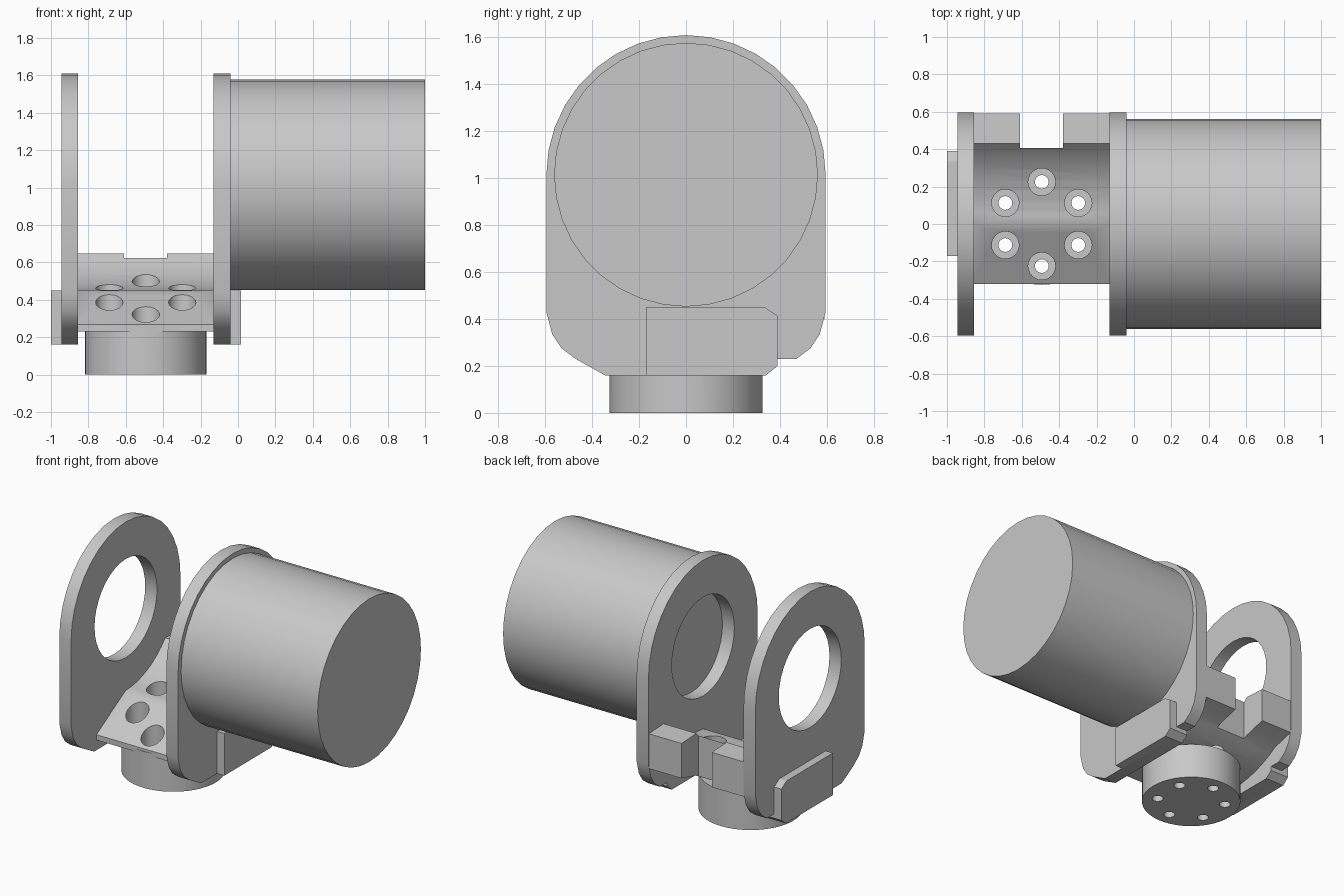
import bpy, bmesh, math

if "Cube" in bpy.data.objects:
    bpy.data.objects.remove(bpy.data.objects["Cube"], do_unlink=True)

grey = bpy.data.materials.new("plain grey")
grey.use_nodes = True
GREY = (0.58, 0.58, 0.58, 1)
grey.diffuse_color = GREY
grey.node_tree.nodes["Principled BSDF"].inputs["Base Color"].default_value = GREY

AXIS_Z = 1.015     # height of the motor axis
BASE_X = -0.493    # middle of the base and cradle


def extrude(name, profile, x0, x1):
    """Solid with a (y, z) profile, running from x0 to x1."""
    bm = bmesh.new()
    face = bm.faces.new([bm.verts.new((x0, y, z)) for y, z in profile])
    new = bmesh.ops.extrude_face_region(bm, geom=[face])["geom"]
    bmesh.ops.translate(bm, vec=(x1 - x0, 0, 0),
                        verts=[v for v in new if isinstance(v, bmesh.types.BMVert)])
    bmesh.ops.recalc_face_normals(bm, faces=bm.faces)
    mesh = bpy.data.meshes.new(name)
    bm.to_mesh(mesh)
    bm.free()
    obj = bpy.data.objects.new(name, mesh)
    bpy.context.collection.objects.link(obj)
    mesh.materials.append(grey)
    return obj


def upright(name, x, y, z0, z1, r, sides=32):
    bpy.ops.mesh.primitive_cylinder_add(vertices=sides, radius=r, depth=z1 - z0,
                                        location=(x, y, (z0 + z1) / 2))
    obj = bpy.context.object
    obj.name = name
    obj.data.materials.append(grey)
    return obj


def arc(r, a0, a1, n):
    """Points about the motor axis; angle 0 is +y, 90 is up."""
    angles = [math.radians(a0 + (a1 - a0) * i / n) for i in range(n + 1)]
    return [(r * math.cos(a), AXIS_Z + r * math.sin(a)) for a in angles]


def combine(obj, other, operation):
    mod = obj.modifiers.new("cut", "BOOLEAN")
    mod.operation, mod.solver, mod.object = operation, "EXACT", other
    bpy.context.view_layer.objects.active = obj
    bpy.ops.object.modifier_apply(modifier=mod.name)
    bpy.data.objects.remove(other, do_unlink=True)


def smooth(obj):
    bpy.ops.object.select_all(action="DESELECT")
    obj.select_set(True)
    bpy.context.view_layer.objects.active = obj
    bpy.ops.object.shade_smooth_by_angle(angle=math.radians(30))


# Two side plates with round tops, each with a bore on the motor axis
corner = [(0.595, 0.43), (0.57, 0.335), (0.53, 0.275), (0.47, 0.23)]
plate = arc(0.595, 0, 180, 18)
plate += [(-y, z) for y, z in corner]
plate += [(-0.345, 0.16), (0.34, 0.16), (0.39, 0.2), (0.39, 0.23)] + corner[::-1]
for side, x in (("right", -0.945), ("left", -0.13)):
    obj = extrude(side + "_plate", plate, x, x + 0.09)
    combine(obj, extrude("bore", arc(0.34, 0, 350, 35), x - 0.1, x + 0.2), "DIFFERENCE")
    smooth(obj)

# Chamfered blocks on the outer faces of the plates
block = [(-0.17, 0.16), (0.34, 0.16), (0.39, 0.2), (0.39, 0.415), (0.335, 0.45), (-0.17, 0.45)]
extrude("right_outer_block", block, -1.0, -0.945)
extrude("left_outer_block", block, -0.04, 0.015)

# Motor cylinder
smooth(extrude("motor_body", arc(0.562, 0, 350, 35), -0.04, 1.0))

# Cradle: sloped front, hollow back, rounded underside and rear lip
top = arc(0.565, -90, -40.5, 8)
under = arc(0.785, -56.8, -90, 6)
profile = [(-0.32, 0.267)] + top + [(0.59, 0.64), (0.59, 0.4)] + under + [(-0.32, 0.23)]
cradle = extrude("cradle_and_base", profile, -0.855, -0.13)
notch = [(0.405, 0.1), (0.7, 0.1), (0.7, 0.8), (0.405, 0.8)]
combine(cradle, extrude("notch", notch, -0.61, -0.38), "DIFFERENCE")

# Round base foot, joined to the cradle
combine(cradle, upright("foot", BASE_X, 0, 0, 0.25, 0.325, 48), "UNION")

# Ring of counterbored bolt holes
for i in range(6):
    a = math.radians(30 + 60 * i)
    x, y = BASE_X + 0.225 * math.cos(a), 0.225 * math.sin(a)
    combine(cradle, upright("counterbore", x, y, 0.18, 0.8, 0.073, 24), "DIFFERENCE")
    combine(cradle, upright("bolt_hole", x, y, -0.1, 0.3, 0.037, 16), "DIFFERENCE")
smooth(cradle)
